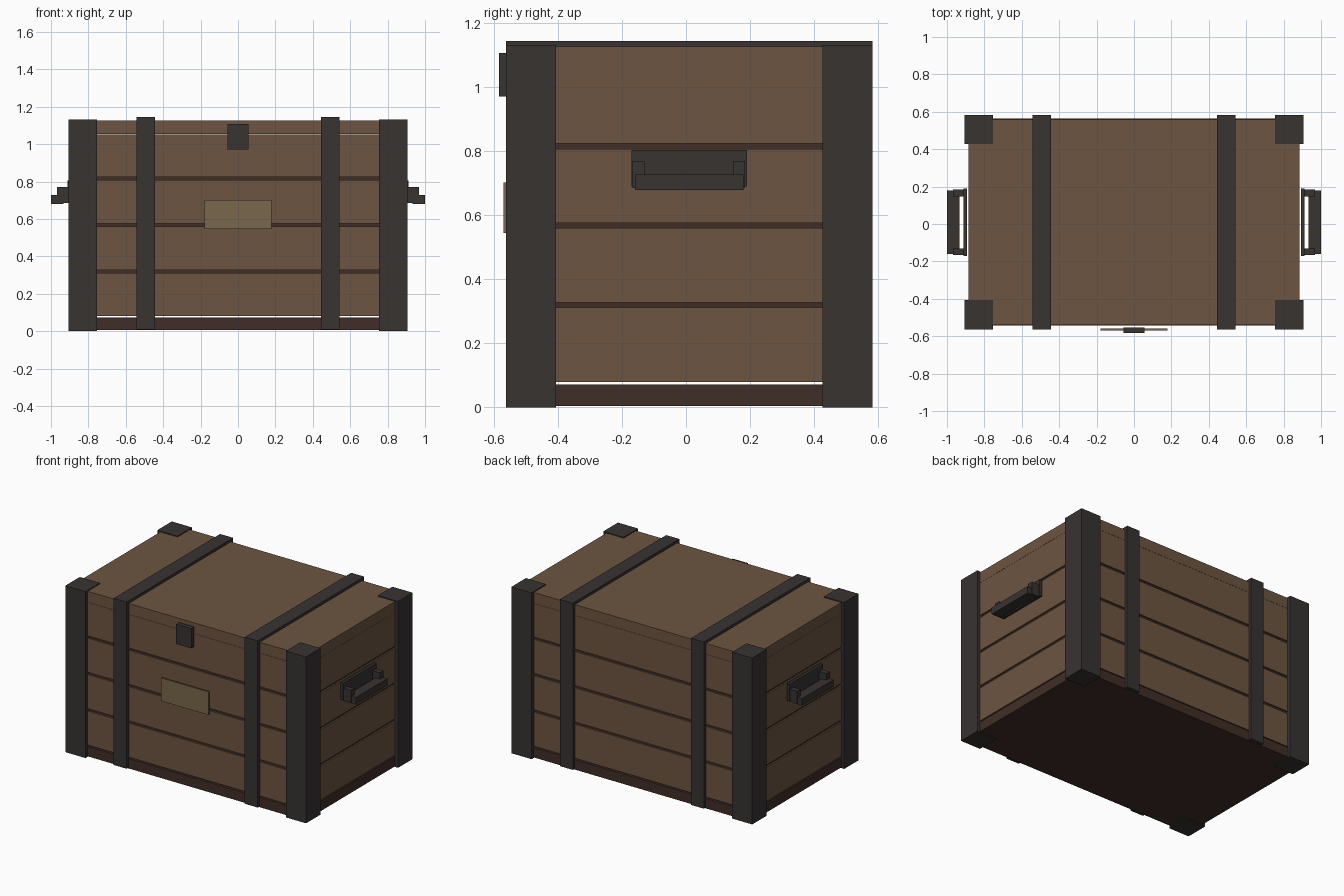
import bpy
import bmesh
from mathutils import Matrix, Vector

if "Cube" in bpy.data.objects:
    bpy.data.objects.remove(bpy.data.objects["Cube"])


def material(name, rgb):
    m = bpy.data.materials.new(name)
    m.diffuse_color = (*rgb, 1)
    m.use_nodes = True
    m.node_tree.nodes["Principled BSDF"].inputs["Base Color"].default_value = m.diffuse_color
    return m


WOOD = material("wood", (0.15, 0.09, 0.052))
DARK = material("dark_wood", (0.053, 0.027, 0.02))
METAL = material("dark_metal", (0.038, 0.033, 0.031))
BRASS = material("label_plate", (0.19, 0.135, 0.07))


def boxes(name, mat, *ranges):
    """One object made of axis-aligned boxes (x0, x1, y0, y1, z0, z1)."""
    bm = bmesh.new()
    for x0, x1, y0, y1, z0, z1 in ranges:
        centre = Vector((x0 + x1, y0 + y1, z0 + z1)) / 2
        size = (x1 - x0, y1 - y0, z1 - z0)
        bmesh.ops.create_cube(bm, size=1, matrix=Matrix.Translation(centre) @ Matrix.Diagonal((*size, 1)))
    mesh = bpy.data.meshes.new(name)
    bm.to_mesh(mesh)
    bm.free()
    mesh.materials.append(mat)
    ob = bpy.data.objects.new(name, mesh)
    bpy.context.collection.objects.link(ob)
    return ob


def mirror_x(ob):
    ob.modifiers.new("mirror", "MIRROR").use_mirror_merge = False
    return ob


X, Y0, Y1 = 0.885, -0.54, 0.56   # wooden body extents

# Base, dark core showing in the grooves, plank courses and lid
boxes("base", DARK, (-X, X, Y0 - 0.003, Y1 + 0.003, 0.005, 0.072))
boxes("core", DARK, (-X + 0.01, X - 0.01, Y0 + 0.01, Y1 - 0.01, 0.082, 1.05))
for i in range(4):
    z = 0.08 + 0.248 * i
    boxes(f"plank_course_{i + 1}", WOOD, (-X, X, Y0, Y1, z, min(z + 0.232, 1.052)))
boxes("lid", WOOD, (-X, X, Y0, Y1, 1.053, 1.127))

# Corner posts
for name, y in (("front_corner_post", -0.563), ("back_corner_post", 0.427)):
    mirror_x(boxes(name, METAL, (0.755, 0.907, y, y + 0.156, 0, 1.133)))

# Straps running up the front, over the lid and down the back
mirror_x(boxes("strap", METAL,
               (0.445, 0.543, -0.563, -0.538, 0.01, 1.145),
               (0.445, 0.543, 0.558, 0.583, 0.01, 1.145),
               (0.445, 0.543, -0.538, 0.558, 1.12, 1.145)))

# Side handles: back plate, two arms, grip bar
mirror_x(boxes("handle_plate", METAL, (0.893, 0.912, -0.17, 0.19, 0.69, 0.805)))
mirror_x(boxes("handle_arms", METAL,
               (0.905, 0.967, -0.167, -0.13, 0.685, 0.77),
               (0.905, 0.967, 0.147, 0.184, 0.685, 0.77)))
mirror_x(boxes("handle_grip", METAL, (0.932, 1.0, -0.16, 0.18, 0.68, 0.727)))

# Front latch and blank label plate
boxes("latch", METAL, (-0.057, 0.057, -0.584, -0.553, 0.972, 1.107))
boxes("label_plate", BRASS, (-0.18, 0.178, -0.57, -0.56, 0.545, 0.702))
